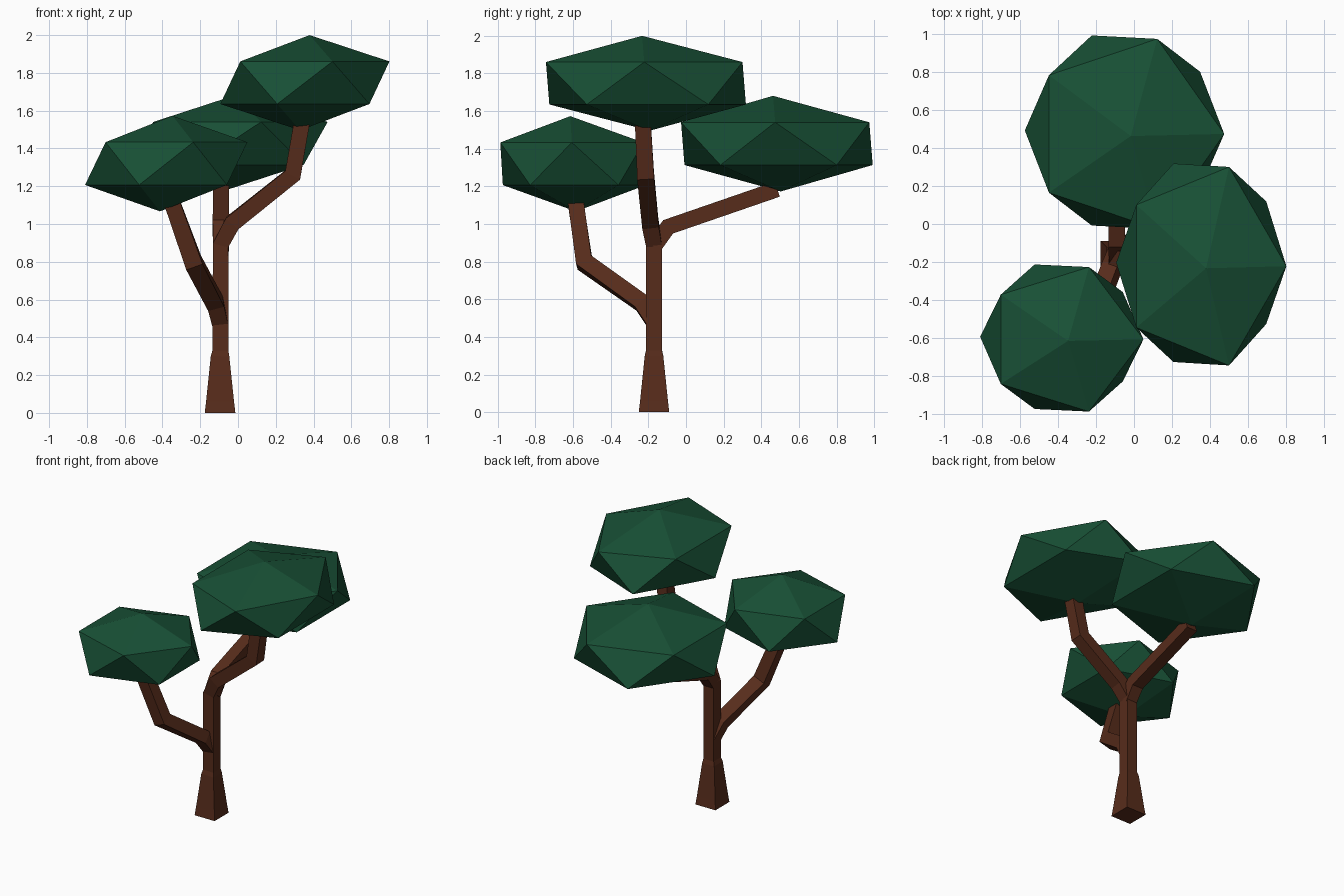
import bpy, bmesh, math
from mathutils import Vector, Matrix

if "Cube" in bpy.data.objects:
    bpy.data.objects.remove(bpy.data.objects["Cube"])


def material(name, rgb):
    m = bpy.data.materials.new(name)
    m.diffuse_color = (*rgb, 1)
    m.use_nodes = True
    m.node_tree.nodes["Principled BSDF"].inputs["Base Color"].default_value = m.diffuse_color
    return m


BARK = material("bark", (0.095, 0.025, 0.011))
LEAF = material("leaf", (0.009, 0.08, 0.036))


def finish(name, bm, mat):
    bmesh.ops.recalc_face_normals(bm, faces=bm.faces)
    me = bpy.data.meshes.new(name)
    bm.to_mesh(me)
    bm.free()
    me.materials.append(mat)
    ob = bpy.data.objects.new(name, me)
    bpy.context.collection.objects.link(ob)


def limb(name, path):
    """Square tube through (x, y, z, half width) points."""
    bm = bmesh.new()
    pts = [Vector(p[:3]) for p in path]
    rings = []
    for i, p in enumerate(pts):
        before = (p - pts[i - 1]).normalized() if i else Vector()
        after = (pts[i + 1] - p).normalized() if i < len(pts) - 1 else Vector()
        turn = Vector((0, 0, 1)).rotation_difference((before + after).normalized())
        r = path[i][3]
        rings.append([bm.verts.new(p + turn @ Vector((sx * r, sy * r, 0)))
                      for sx, sy in ((-1, -1), (1, -1), (1, 1), (-1, 1))])
    for a, b in zip(rings, rings[1:]):
        for k in range(4):
            n = (k + 1) % 4
            bm.faces.new((a[k], a[n], b[n], b[k]))
    bm.faces.new(rings[0][::-1])
    bm.faces.new(rings[-1])
    finish(name, bm, BARK)


def canopy(name, centre, radii, lean):
    """Flattened icosahedron whose top leans sideways a little."""
    bm = bmesh.new()
    bmesh.ops.create_icosphere(bm, subdivisions=1, radius=1)
    bm.transform(Matrix.Diagonal((*radii, 1)))
    for v in bm.verts:
        v.co += Vector((lean[0], lean[1], 0)) * v.co.z + Vector(centre)
    finish(name, bm, LEAF)


# Trunk with flared foot, continuing into the highest branch
W = 0.042
limb("trunk", [(-0.095, -0.17, 0, 0.081), (-0.095, -0.17, 0.06, 0.074),
               (-0.095, -0.17, 0.3, 0.049), (-0.093, -0.17, 0.33, W),
               (-0.092, -0.17, 0.89, W), (-0.03, -0.19, 1.005, 0.044),
               (0.29, -0.215, 1.26, 0.045), (0.34, -0.23, 1.55, W)])

# Side branches
limb("front_branch", [(-0.095, -0.17, 0.48, W), (-0.12, -0.235, 0.58, 0.044),
                      (-0.235, -0.54, 0.795, 0.046), (-0.355, -0.588, 1.13, W)])
limb("back_branch", [(-0.09, -0.17, 0.88, W), (-0.09, -0.095, 0.985, 0.044),
                     (-0.09, 0.485, 1.185, W)])

# Foliage
canopy("front_canopy", (-0.38, -0.60, 1.32), (0.464, 0.447, 0.253), (0.13, -0.06))
canopy("back_canopy", (-0.05, 0.483, 1.427), (0.57, 0.588, 0.254), (0.13, -0.08))
canopy("top_canopy", (0.354, -0.213, 1.748), (0.488, 0.614, 0.252), (0.1, -0.08))
